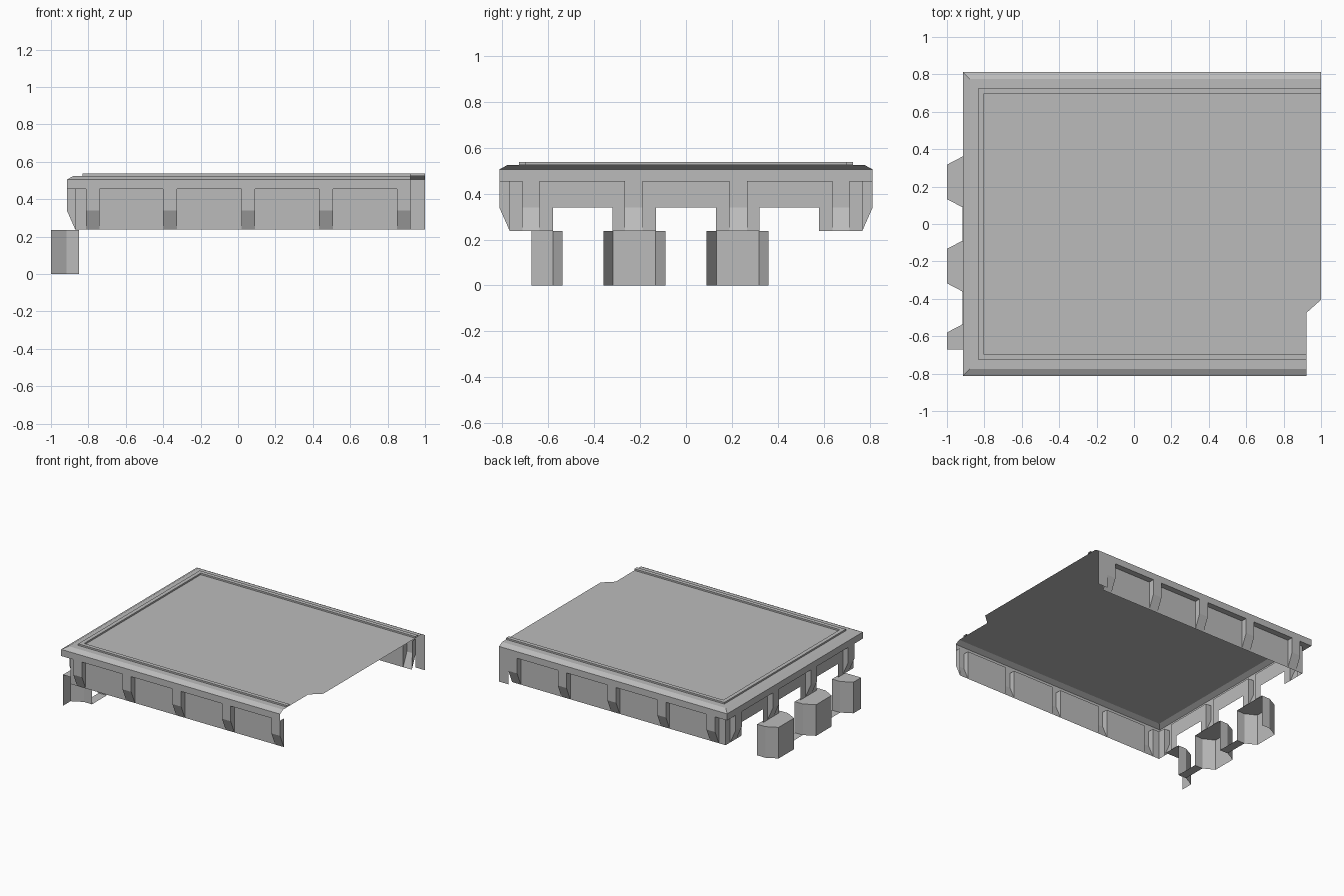
import bpy, bmesh
from mathutils import Vector

if "Cube" in bpy.data.objects:
    bpy.data.objects.remove(bpy.data.objects["Cube"])

grey = bpy.data.materials.new("concrete_grey")
grey.diffuse_color = (0.5, 0.5, 0.5, 1)
grey.use_nodes = True
grey.node_tree.nodes["Principled BSDF"].inputs["Base Color"].default_value = grey.diffuse_color

# Main levels and extents
BASE, KNEE, LEDGE, RIM, DECK, RIDGE = 0.238, 0.34, 0.455, 0.505, 0.525, 0.537
LEFT, SIDE, END_F, END_B = -0.915, 0.813, 0.922, 1.0
REC = 0.045      # depth of recessed panels
BEV = 0.037      # width of the sloped deck edge


class Part:
    """Collects flat faces, each turned to face a given direction."""
    def __init__(self, name):
        self.name, self.bm = name, bmesh.new()

    def face(self, pts, out):
        f = self.bm.faces.new([self.bm.verts.new(p) for p in pts])
        f.normal_update()
        if f.normal.dot(Vector(out)) < 0:
            f.normal_flip()

    def done(self):
        bmesh.ops.remove_doubles(self.bm, verts=self.bm.verts, dist=0.0005)
        me = bpy.data.meshes.new(self.name)
        self.bm.to_mesh(me)
        self.bm.free()
        me.materials.append(grey)
        bpy.context.collection.objects.link(bpy.data.objects.new(self.name, me))


def wall(name, place, out, along, start, end, pillars, corners, doors=()):
    """Wall with a rim, recessed panels and pillars tapering at the foot.
    place(s, d, z): s along the wall, d depth behind the outer face."""
    p = Part(name)
    out, along, down = Vector(out), Vector(along), Vector((0, 0, -1))

    def rect(s0, s1, d, z0, z1):
        p.face([place(s0, d, z0), place(s1, d, z0),
                place(s1, d, z1), place(s0, d, z1)], out)

    rect(start, end, 0, LEDGE, RIM)
    # Pillars with sloped feet and side cheeks
    for a, b in pillars:
        rect(a, b, 0, KNEE, LEDGE)
        p.face([place(a, 0, KNEE), place(b, 0, KNEE),
                place(b, REC, BASE), place(a, REC, BASE)], out)
        for s, sign in ((a, -1), (b, 1)):
            p.face([place(s, 0, LEDGE), place(s, 0, KNEE),
                    place(s, REC, BASE), place(s, REC, LEDGE)], along * sign)
    # Recessed panels between pillars
    edges = [corners[0]] + [s for pr in pillars for s in pr] + [corners[1]]
    for a, b in zip(edges[::2], edges[1::2]):
        if b - a < 0.005:
            continue
        p.face([place(a, 0, LEDGE), place(b, 0, LEDGE),
                place(b, REC, LEDGE), place(a, REC, LEDGE)], down)
        door = [d for d in doors if a < d[0] < b]
        if door:
            d0, d1 = door[0]
            rect(a, d0, REC, BASE, LEDGE)
            rect(d1, b, REC, BASE, LEDGE)
            rect(d0, d1, REC, KNEE, LEDGE)
        else:
            rect(a, b, REC, BASE, LEDGE)
    return p


# Long side walls
side_pillars = [(x, x + 0.073) for x in (-0.814, -0.4, 0.018, 0.434, 0.849)]
for name, sg in (("front_wall", -1), ("back_wall", 1)):
    p = wall(name, lambda s, d, z, sg=sg: (s, sg * (SIDE - d), z), (0, sg, 0),
             (1, 0, 0), LEFT, END_F, side_pillars, (LEFT + REC, END_F))
    # corner piece of the ledge
    p.face([(LEFT, sg * SIDE, LEDGE), (LEFT + REC, sg * SIDE, LEDGE),
            (LEFT + REC, sg * (SIDE - REC), LEDGE),
            (LEFT, sg * (SIDE - REC), LEDGE)], (0, 0, -1))
    if sg > 0:  # plain end strip on the longer back wall
        p.face([(END_F, SIDE, BASE), (END_B, SIDE, BASE),
                (END_B, SIDE, RIM), (END_F, SIDE, RIM)], (0, 1, 0))
    p.done()

# Left end wall with three openings
end_pillars = [(-0.712, -0.638), (-0.265, -0.19), (0.19, 0.265), (0.638, 0.712)]
wall("left_wall", lambda s, d, z: (LEFT + d, s, z), (-1, 0, 0), (0, 1, 0),
     -SIDE, SIDE, end_pillars, (-SIDE + REC, SIDE - REC),
     [(-0.58, -0.32), (-0.13, 0.13), (0.32, 0.58)]).done()

# Deck with notched right edge and sloped border
deck = Part("deck")
x0, y0 = LEFT + BEV, SIDE - BEV
deck.face([(x, y, DECK) for x, y in (
    (x0, -y0), (END_F, -y0), (END_F, -0.475), (END_B, -0.405),
    (END_B, y0), (x0, y0))], (0, 0, 1))
for sg, end in ((-1, END_F), (1, END_B)):
    deck.face([(LEFT, sg * SIDE, RIM), (end, sg * SIDE, RIM),
               (end, sg * y0, DECK), (x0, sg * y0, DECK)], (0, sg, 1))
deck.face([(LEFT, -SIDE, RIM), (LEFT, SIDE, RIM),
           (x0, y0, DECK), (x0, -y0, DECK)], (-1, 0, 1))
deck.done()

# Raised ridge running round three sides of the deck
ridge = Part("deck_ridge")


def u_path(x, y):
    return [(END_F, -y), (x, -y), (x, y), (END_B, y)]


outer, inner = u_path(-0.832, 0.728), u_path(-0.802, 0.698)
for i, n in enumerate(((0, -1, 0), (-1, 0, 0), (0, 1, 0))):
    o, q = outer[i:i + 2], inner[i:i + 2]
    ridge.face([(*c, RIDGE) for c in (o[0], o[1], q[1], q[0])], (0, 0, 1))
    for (a, b), d in ((o, Vector(n)), (q, -Vector(n))):
        ridge.face([(*a, DECK), (*b, DECK), (*b, RIDGE), (*a, RIDGE)], d)
ridge.done()

# Lower bastions: hollow blocks with chamfered fronts (the front one is cut in half)
TOP, XF, XC, XB = 0.236, -1.0, -0.918, -0.85


def bastion(name, cy, half=False):
    p = Part(name)
    pts = [(XB, cy + 0.135), (XC, cy + 0.135), (XF, cy + 0.092)]
    pts += [(XF, cy), (XB, cy)] if half else \
        [(XF, cy - 0.092), (XC, cy - 0.135), (XB, cy - 0.135)]
    p.face([(*c, TOP) for c in pts], (0, 0, 1))
    n = 4 if half else 6
    centre = Vector((XB, cy, 0))
    for a, b in zip(pts[:n - 1], pts[1:n]):
        mid = (Vector((*a, 0)) + Vector((*b, 0))) / 2
        p.face([(*a, 0), (*b, 0), (*b, TOP), (*a, TOP)], mid - centre)
    p.done()


bastion("front_bastion", -0.672, True)
bastion("middle_bastion", -0.225)
bastion("back_bastion", 0.225)

# Floor strips joining the bastions
floor = Part("bastion_floor")
for a, b in ((-0.537, -0.36), (-0.09, 0.09)):
    floor.face([(XC, a, 0), (XB, a, 0), (XB, b, 0), (XC, b, 0)], (0, 0, 1))
floor.done()
